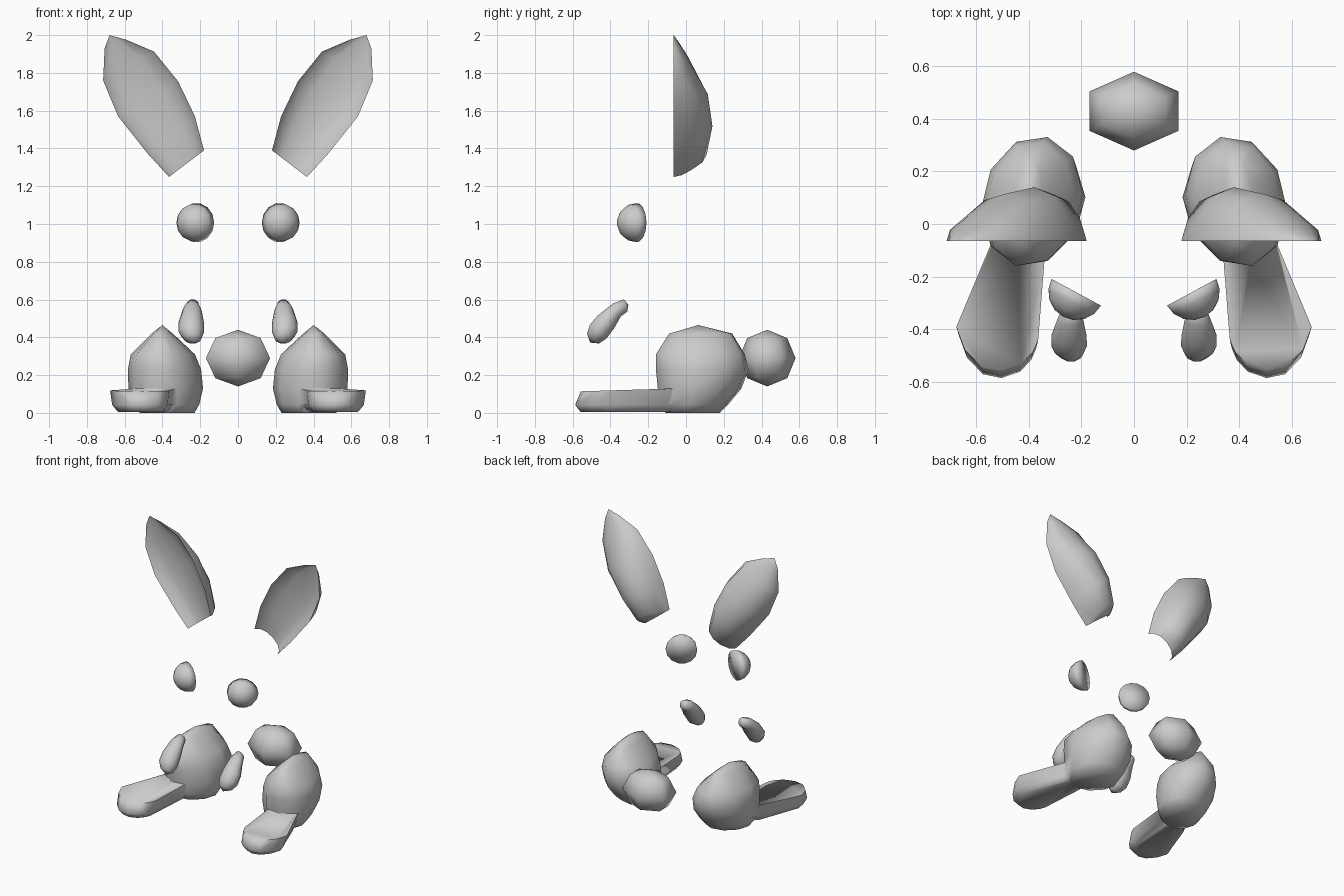
import bpy, bmesh
from math import sin, cos, pi, radians
from mathutils import Vector

if "Cube" in bpy.data.objects:
    bpy.data.objects.remove(bpy.data.objects["Cube"])


def loft(name, rings, closed=True, caps=False, loop=False, angle=60, mirror=True):
    """Skin a list of rings (a one-point ring is a pole)."""
    bm = bmesh.new()
    vs = [[bm.verts.new(p) for p in r] for r in rings]
    pairs = list(zip(vs, vs[1:])) + ([(vs[-1], vs[0])] if loop else [])
    for a, b in pairs:
        n = max(len(a), len(b))
        for i in range(n if closed else n - 1):
            j = (i + 1) % n
            quad = [a[i % len(a)], a[j % len(a)], b[j % len(b)], b[i % len(b)]]
            bm.faces.new(list(dict.fromkeys(quad)))
    if caps:
        for r in (vs[0], vs[-1]):
            if len(r) > 2:
                bm.faces.new(r)
    bmesh.ops.remove_doubles(bm, verts=bm.verts, dist=0.0005)
    bmesh.ops.recalc_face_normals(bm, faces=bm.faces)
    me = bpy.data.meshes.new(name)
    bm.to_mesh(me)
    bm.free()
    ob = bpy.data.objects.new(name, me)
    bpy.context.collection.objects.link(ob)
    bpy.ops.object.select_all(action='DESELECT')
    ob.select_set(True)
    bpy.context.view_layer.objects.active = ob
    bpy.ops.object.shade_smooth_by_angle(angle=radians(angle))
    if mirror:
        add_mirror(ob)
    return ob


def add_mirror(ob):
    m = ob.modifiers.new("mirror", 'MIRROR')
    m.use_mirror_merge = False


def ring(c, u, v, n, phase=0.0):
    """Ellipse of n points with half axes u and v."""
    c, u, v = Vector(c), Vector(u), Vector(v)
    return [c + u * cos(phase + 2 * pi * i / n) + v * sin(phase + 2 * pi * i / n)
            for i in range(n)]


# tail: six-sided faceted ball
tc = Vector((0, 0.43, 0.29))
rings = [[tc + Vector((0, 0, -0.15))]]
for a in (-45, 0, 45):
    k = cos(radians(a))
    rings.append(ring(tc + Vector((0, 0, 0.15 * sin(radians(a)))),
                      (0.196 * k, 0, 0), (0, 0.15 * k, 0), 6, pi / 6))
rings.append([tc + Vector((0, 0, 0.15))])
loft("tail", rings, angle=100, mirror=False)

# eyes: half balls with a flat back, turned slightly outward
ec, d = Vector((0.220, -0.260, 1.007)), Vector((0.475, -0.88, 0))
side = Vector((0.88, 0.475, 0))
rings = [[ec]] + [ring(ec + d * 0.106 * sin(radians(a)), side * 0.107 * cos(radians(a)),
                       (0, 0, 0.104 * cos(radians(a))), 14) for a in (0, 22, 45, 68)]
loft("eye", rings + [[ec + d * 0.106]], angle=120)

# front paws: bent bean; x, y, z, half width, half thickness, tilt of the path
path = [(0.240, -0.320, 0.568, 0.034, 0.036, 15),
        (0.243, -0.366, 0.545, 0.050, 0.042, 32),
        (0.248, -0.424, 0.481, 0.067, 0.058, 50),
        (0.247, -0.465, 0.430, 0.068, 0.060, 50),
        (0.240, -0.492, 0.394, 0.047, 0.043, 50)]
rings = [[(0.238, -0.305, 0.572)]]
for x, y, z, w, t, a in path:
    rings.append(ring((x, y, z), (w, 0, 0),
                      (0, -t * sin(radians(a)), t * cos(radians(a))), 10))
loft("front_paw", rings + [[(0.232, -0.508, 0.372)]], angle=80)


def ear_arc(x0, z0, x1, z1, depth, lift):
    """Arch between the two rim points, bulging backwards and up by lift."""
    mid = Vector(((x0 + x1) / 2, -0.065, (z0 + z1) / 2))
    half = Vector(((x0 - x1) / 2, 0, (z0 - z1) / 2))
    bulge = Vector((0.5 * lift, depth, 0.87 * lift))
    return [mid + half * cos(pi * i / 6) + bulge * sin(pi * i / 6) for i in range(7)]


# ears: bulging back, shallow hollow front
# inner edge x z, outer edge x z, back depth, lift, hollow depth
sections = [(0.180, 1.390, 0.365, 1.249, 0.175, 0.055, 0.085),
            (0.228, 1.570, 0.476, 1.370, 0.205, 0.055, 0.065),
            (0.317, 1.755, 0.635, 1.570, 0.180, 0.03, 0.065),
            (0.445, 1.913, 0.714, 1.760, 0.085, 0.02, 0.035),
            (0.590, 1.975, 0.706, 1.930, 0.03, 0.0, 0.012)]
tip = [[(0.68, -0.065, 2.0)]]
back = [ear_arc(*s[:6]) for s in sections]
front = [ear_arc(*s[:4], s[6], 0) for s in sections]
loft("ear", back + tip + front[::-1], closed=False, loop=True, angle=60)

# haunch: z, x range, y range
levels = [(0.0, 0.23, 0.52, -0.10, 0.17),
          (0.045, 0.205, 0.555, -0.125, 0.215),
          (0.13, 0.185, 0.580, -0.14, 0.285),
          (0.23, 0.195, 0.583, -0.15, 0.322),
          (0.31, 0.228, 0.568, -0.15, 0.302),
          (0.42, 0.345, 0.458, -0.08, 0.235)]
rings = [ring(((x0 + x1) / 2, (y0 + y1) / 2, z), ((x1 - x0) / 2, -0.03, 0),
              (0, (y1 - y0) / 1.902, 0), 10) for z, x0, x1, y0, y1 in levels]
rings.append([(0.40, 0.066, 0.465)])
haunch = loft("hind_leg", rings, caps=True, angle=75, mirror=False)

# foot: stacked outlines, widest at the top
outline = [(0.335, -0.08), (0.365, -0.46), (0.385, -0.505), (0.43, -0.55),
           (0.505, -0.575), (0.58, -0.56), (0.645, -0.495), (0.677, -0.41),
           (0.535, -0.07), (0.44, 0.03)]
rings = []
for z, k, dy in ((0.004, 0.76, -0.015), (0.042, 0.94, -0.02), (0.115, 1.0, 0.018)):
    rings.append([(0.5 + (x - 0.5) * k, -0.3 + (y + 0.3) * (k + 1) / 2 + dy,
                   z + (0.015 * (y + 0.55) / 0.5 if z > 0.1 else 0))
                  for x, y in outline])
foot = loft("foot_helper", rings, caps=True, angle=70, mirror=False)
foot.hide_render = True
foot.hide_viewport = True

b = haunch.modifiers.new("join_foot", 'BOOLEAN')
b.operation = 'UNION'
b.solver = 'EXACT'
b.object = foot
add_mirror(haunch)
